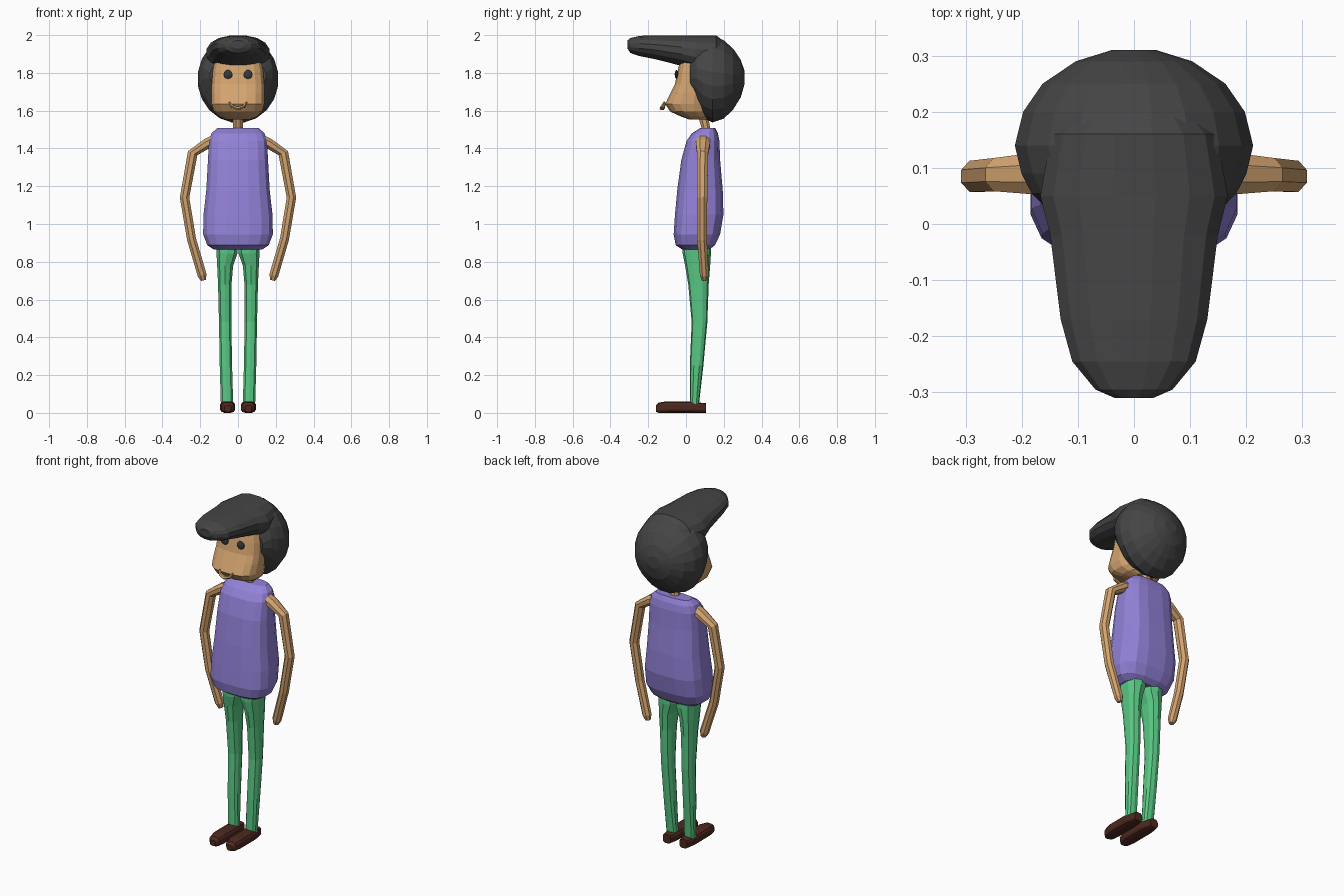
import bpy, bmesh, math
from mathutils import Vector, Matrix


def material(name, rgb):
    m = bpy.data.materials.new(name)
    m.diffuse_color = (*rgb, 1)
    return m


HAIR = material("charcoal hair", (0.06, 0.06, 0.06))
SKIN = material("tan skin", (0.65, 0.37, 0.16))
SHIRT = material("purple shirt", (0.29, 0.22, 0.68))
GREEN = material("green trousers", (0.10, 0.58, 0.23))
BROWN = material("dark brown shoes", (0.075, 0.022, 0.014))
EYE = material("dark eye", (0.04, 0.042, 0.05))


def skin_rings(bm, rings):
    """Join rings of points into a closed tube."""
    vs = [[bm.verts.new(p) for p in r] for r in rings]
    n = len(vs[0])
    for a, b in zip(vs, vs[1:]):
        for i in range(n):
            j = (i + 1) % n
            bm.faces.new((a[i], a[j], b[j], b[i]))
    bm.faces.new(vs[0])
    bm.faces.new(vs[-1])


def loft(bm, axis, sections, power=2.0, sides=14, mirror=1):
    """Sections: (position on axis, centre x, half width, low, high) as superellipses."""
    rings = []
    for t, cx, hw, lo, hi in sections:
        ring = []
        for i in range(sides):
            a = 2 * math.pi * (i + 0.5) / sides
            c, s = math.cos(a), math.sin(a)
            x = mirror * (cx + hw * math.copysign(abs(c) ** (2 / power), c))
            v = (lo + hi) / 2 + (hi - lo) / 2 * math.copysign(abs(s) ** (2 / power), s)
            ring.append((x, v, t) if axis == 'z' else (x, t, v))
        rings.append(ring)
    skin_rings(bm, rings)


def tube(bm, path, sides=8, mirror=1):
    """Path: (x, y, z, radius across, radius in y)."""
    pts = [Vector((mirror * p[0], p[1], p[2])) for p in path]
    rings = []
    for k, p in enumerate(pts):
        d = (pts[min(k + 1, len(pts) - 1)] - pts[max(k - 1, 0)]).normalized()
        v = Vector((0, 1, 0))
        v = (v - d * v.dot(d)).normalized()
        u = d.cross(v)
        rings.append([p + u * path[k][3] * math.cos(a) + v * path[k][4] * math.sin(a)
                      for a in (2 * math.pi * (i + 0.5) / sides for i in range(sides))])
    skin_rings(bm, rings)


def finish(bm, name, mat):
    bmesh.ops.recalc_face_normals(bm, faces=bm.faces)
    me = bpy.data.meshes.new(name)
    bm.to_mesh(me)
    bm.free()
    me.materials.append(mat)
    ob = bpy.data.objects.new(name, me)
    bpy.context.collection.objects.link(ob)
    return ob


# Hair: round back of the head plus the long forward quiff
bm = bmesh.new()
loft(bm, 'y', [(0.02, 0, 0.15, 1.69, 1.88), (0.055, 0, 0.185, 1.62, 1.98),
               (0.09, 0, 0.203, 1.56, 2.0), (0.14, 0, 0.215, 1.535, 2.0),
               (0.20, 0, 0.20, 1.555, 1.975), (0.25, 0, 0.165, 1.605, 1.93),
               (0.29, 0, 0.105, 1.67, 1.87), (0.31, 0, 0.04, 1.74, 1.81)], 2.0, 20)
loft(bm, 'y', [(-0.31, 0, 0.035, 1.93, 1.972), (-0.295, 0, 0.07, 1.905, 1.985),
               (-0.245, 0, 0.112, 1.888, 1.997), (-0.17, 0, 0.133, 1.873, 2.0),
               (-0.02, 0, 0.152, 1.835, 2.0), (0.05, 0, 0.17, 1.81, 2.0),
               (0.16, 0, 0.15, 1.80, 2.0), (0.22, 0, 0.09, 1.8, 1.955)], 2.2, 16)
finish(bm, "hair", HAIR)

# Face with a jutting muzzle
bm = bmesh.new()
loft(bm, 'z', [(1.552, 0, 0.06, 0.02, 0.11), (1.568, 0, 0.10, -0.025, 0.12),
               (1.595, 0, 0.13, -0.085, 0.12), (1.635, 0, 0.141, -0.112, 0.12),
               (1.69, 0, 0.143, -0.085, 0.12), (1.74, 0, 0.141, -0.06, 0.12),
               (1.81, 0, 0.135, -0.045, 0.12), (1.88, 0, 0.12, -0.03, 0.12)], 2.8, 16)
finish(bm, "face", SKIN)

# Smiling lip
bm = bmesh.new()
tube(bm, [(-0.045, -0.113, 1.645, 0.006, 0.006), (-0.03, -0.122, 1.622, 0.009, 0.012),
          (0, -0.126, 1.612, 0.010, 0.014), (0.03, -0.122, 1.622, 0.009, 0.012),
          (0.045, -0.113, 1.645, 0.006, 0.006)], 6)
finish(bm, "lip", SKIN)

# Neck, leaning forward
bm = bmesh.new()
tube(bm, [(0, 0.115, 1.44, 0.032, 0.025), (0, 0.105, 1.51, 0.03, 0.024),
          (0, 0.08, 1.62, 0.03, 0.032)])
finish(bm, "neck", SKIN)

# Shirt body
bm = bmesh.new()
loft(bm, 'z', [(0.865, 0, 0.13, -0.02, 0.125), (0.888, 0, 0.165, -0.056, 0.155),
               (0.945, 0, 0.187, -0.067, 0.182), (1.05, 0, 0.185, -0.06, 0.2),
               (1.18, 0, 0.17, -0.048, 0.196), (1.34, 0, 0.161, -0.026, 0.182),
               (1.44, 0, 0.156, 0.002, 0.178), (1.48, 0, 0.142, 0.03, 0.17),
               (1.508, 0, 0.112, 0.075, 0.155)], 2.9, 16)
finish(bm, "shirt", SHIRT)

for side, word in ((1, "left"), (-1, "right")):
    # Eye
    bm = bmesh.new()
    bmesh.ops.create_uvsphere(bm, u_segments=10, v_segments=6, radius=1,
                              matrix=Matrix.Translation((side * 0.053, -0.05, 1.792))
                              @ Matrix.Diagonal((0.025, 0.01, 0.024, 1)))
    finish(bm, word + "_eye", EYE)

    # Arm
    bm = bmesh.new()
    tube(bm, [(0.11, 0.09, 1.455, 0.028, 0.04), (0.165, 0.09, 1.425, 0.03, 0.041),
              (0.24, 0.088, 1.375, 0.029, 0.032), (0.283, 0.085, 1.14, 0.027, 0.03),
              (0.246, 0.085, 0.92, 0.026, 0.028), (0.190, 0.097, 0.73, 0.026, 0.025),
              (0.183, 0.098, 0.702, 0.015, 0.015)], 8, side)
    finish(bm, word + "_arm", SKIN)

    # Trouser leg
    bm = bmesh.new()
    loft(bm, 'z', [(0.04, 0.058, 0.034, 0.02, 0.068), (0.25, 0.064, 0.034, 0.02, 0.092),
                   (0.48, 0.068, 0.034, 0.03, 0.113), (0.68, 0.070, 0.037, 0.012, 0.12),
                   (0.78, 0.068, 0.044, -0.005, 0.128), (0.845, 0.058, 0.058, -0.018, 0.132),
                   (0.92, 0.059, 0.061, -0.02, 0.132)], 2.6, 10, side)
    finish(bm, word + "_trouser_leg", GREEN)

    # Shoe
    bm = bmesh.new()
    loft(bm, 'y', [(-0.16, 0.055, 0.018, 0.005, 0.04), (-0.145, 0.055, 0.032, 0.0, 0.055),
                   (-0.10, 0.055, 0.041, 0.0, 0.062), (0.035, 0.055, 0.041, 0.0, 0.062),
                   (0.065, 0.055, 0.036, 0.0, 0.055), (0.105, 0.055, 0.026, 0.0, 0.053)],
         3.2, 12, side)
    finish(bm, word + "_shoe", BROWN)
